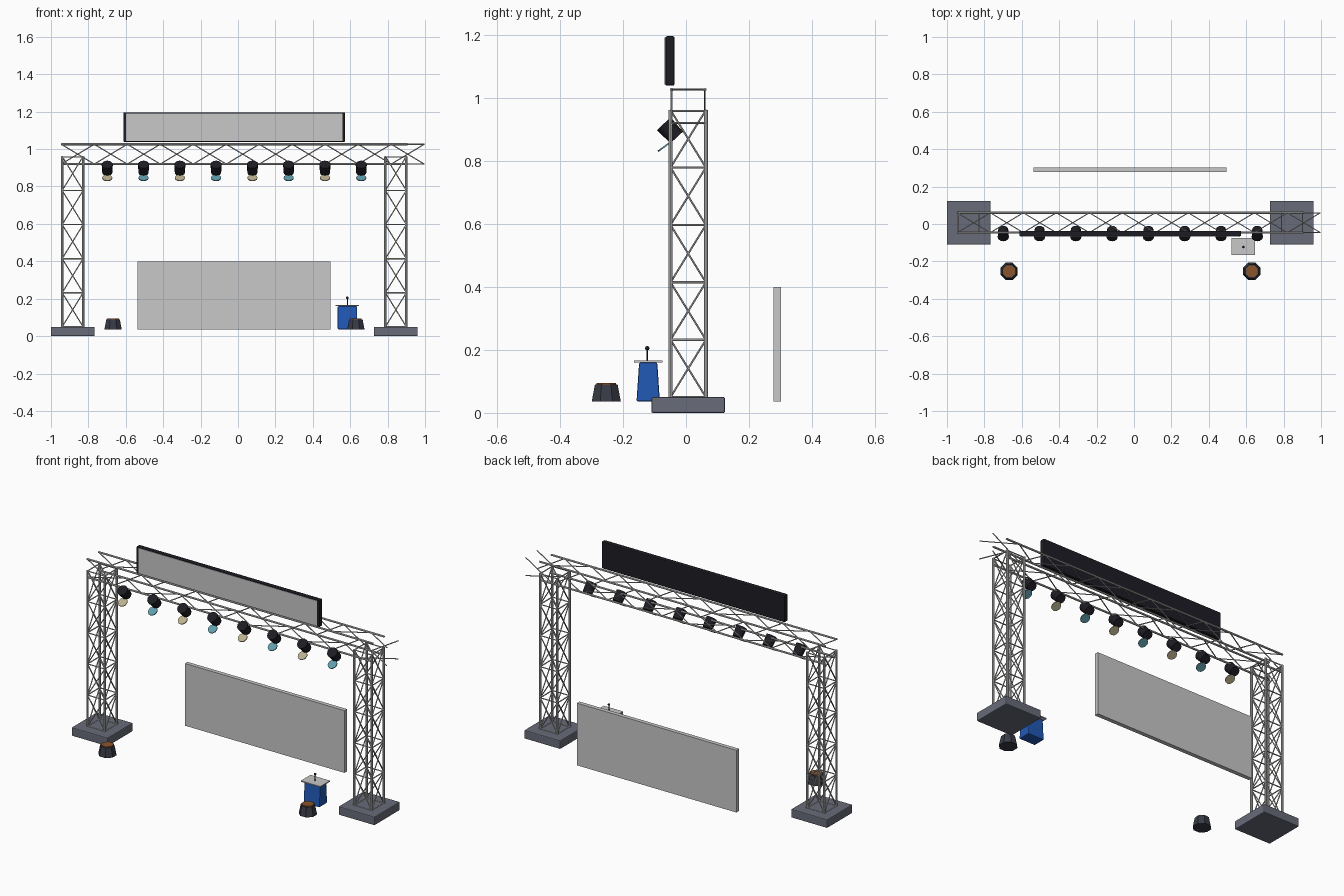
import bpy, bmesh, math
from mathutils import Vector, Matrix

cube = bpy.data.objects.get("Cube")
if cube:
    bpy.data.objects.remove(cube, do_unlink=True)


def material(name, r, g, b):
    m = bpy.data.materials.new(name)
    m.use_nodes = True
    m.diffuse_color = (r, g, b, 1)
    m.node_tree.nodes["Principled BSDF"].inputs["Base Color"].default_value = (r, g, b, 1)
    return m


ALUMINIUM = material("aluminium", 0.56, 0.56, 0.55)
PANEL = material("panel_grey", 0.58, 0.58, 0.58)
STEEL = material("slate_steel", 0.14, 0.15, 0.19)
BLACK = material("housing_black", 0.012, 0.012, 0.018)
SLATE = material("dark_slate", 0.04, 0.043, 0.06)
BLUE = material("podium_blue", 0.015, 0.1, 0.47)
ORANGE = material("burnt_orange", 0.25, 0.09, 0.025)
CREAM = material("warm_lens", 0.5, 0.44, 0.28)
TEAL = material("cool_lens", 0.12, 0.34, 0.42)

CX, CY = -0.02, 0.007      # centre of the gantry
FLOOR = 0.036              # level on which the loose items stand


def finish(name, bm, mat, bevel=0, smooth=False):
    mesh = bpy.data.meshes.new(name)
    bm.to_mesh(mesh)
    bm.free()
    ob = bpy.data.objects.new(name, mesh)
    bpy.context.scene.collection.objects.link(ob)
    mesh.materials.append(mat)
    if bevel:
        mod = ob.modifiers.new("soft_edges", "BEVEL")
        mod.width, mod.segments = bevel, 2
    if smooth:
        bpy.ops.object.select_all(action="DESELECT")
        ob.select_set(True)
        bpy.context.view_layer.objects.active = ob
        bpy.ops.object.shade_smooth_by_angle()
    return ob


def box(name, center, size, mat, bevel=0, taper=1):
    bm = bmesh.new()
    bmesh.ops.create_cube(bm, size=1)
    for v in bm.verts:
        s = taper if v.co.z > 0 else 1
        v.co = Vector((v.co.x * size[0], v.co.y * size[1] * s, v.co.z * size[2])) + Vector(center)
    return finish(name, bm, mat, bevel)


def add_rod(bm, a, b, r, sides=6):
    a, b = Vector(a), Vector(b)
    d = b - a
    place = Matrix.Translation((a + b) / 2) @ d.to_track_quat("Z", "Y").to_matrix().to_4x4()
    bmesh.ops.create_cone(bm, cap_ends=True, segments=sides, radius1=r, radius2=r,
                          depth=d.length, matrix=place)


def drum(name, center, r1, r2, depth, mat, sides, tilt=0, spin=0, smooth=False):
    bm = bmesh.new()
    place = Matrix.Translation(center) @ Matrix.Rotation(tilt, 4, "X") @ Matrix.Rotation(spin, 4, "Z")
    bmesh.ops.create_cone(bm, cap_ends=True, segments=sides, radius1=r1, radius2=r2,
                          depth=depth, matrix=place)
    return finish(name, bm, mat, smooth=smooth)


# Towers: four posts, square rings and crossed braces on a base plate
def tower(side, x):
    base_top, top, half, bays = 0.05, 0.961, 0.056, 5
    box(side + "_base_plate", (x, CY, base_top / 2), (0.234, 0.234, base_top), STEEL, 0.005)
    corners = [(x + sx * half, CY + sy * half) for sx, sy in ((-1, -1), (1, -1), (1, 1), (-1, 1))]
    posts, braces = bmesh.new(), bmesh.new()
    step = (top - base_top) / bays
    for k, p in enumerate(corners):
        q = corners[(k + 1) % 4]
        add_rod(posts, (*p, base_top), (*p, top), 0.0065, 8)
        for i in range(bays + 1):
            z = base_top + i * step - (0.003 if i == bays else 0)
            add_rod(braces, (*p, z), (*q, z), 0.0035)
            if i < bays:
                add_rod(braces, (*p, z), (*q, z + step), 0.003)
                add_rod(braces, (*q, z), (*p, z + step), 0.003)
    finish(side + "_tower_posts", posts, ALUMINIUM, smooth=True)
    finish(side + "_tower_braces", braces, ALUMINIUM)


tower("right", CX - 0.864)
tower("left", CX + 0.864)

# Overhead truss: four chords and zigzag webs that overrun the left end
chords, webs = bmesh.new(), bmesh.new()
x0, x1, x_end, half, zc, bays = CX - 0.925, CX + 0.925, 0.996, 0.053, 0.973, 11
ring = [(CY - half, zc + half), (CY - half, zc - half), (CY + half, zc - half), (CY + half, zc + half)]
step = (x_end - x0) / bays
for k, p in enumerate(ring):
    q = ring[(k + 1) % 4]
    add_rod(chords, (x0, *p), (x1, *p), 0.0055, 8)
    for i in range(bays):
        a, b = (p, q) if i % 2 == 0 else (q, p)
        add_rod(webs, (x0 + i * step, *a), (x0 + (i + 1) * step, *b), 0.003)
finish("truss_chords", chords, ALUMINIUM, smooth=True)
finish("truss_webs", webs, ALUMINIUM)

# Row of tilted spotlights with alternating lenses
tilt = math.radians(43)
for i in range(8):
    x = CX + (i - 3.5) * 0.194
    drum(f"spotlight_can_{i + 1}", (x, -0.05, 0.896), 0.027, 0.03, 0.06, BLACK, 12, tilt, smooth=True)
    drum(f"spotlight_lens_{i + 1}", (x, -0.067, 0.846), 0.027, 0.027, 0.005,
         TEAL if i % 2 else CREAM, 12, math.radians(36), smooth=True)

# Header sign above the truss
box("sign_housing", (CX, -0.051, 1.117), (1.186, 0.029, 0.157), BLACK, 0.005)
box("sign_panel", (CX, -0.066, 1.117), (1.156, 0.004, 0.148), PANEL)

# Rear screen
box("rear_screen", (CX - 0.001, 0.289, 0.218), (1.032, 0.024, 0.364), PANEL)

# Podium with table top and microphone
px, py = 0.585, -0.12
box("podium_body", (px, py, 0.098), (0.104, 0.074, 0.124), BLUE, 0.005, taper=0.78)
box("podium_top", (px, py, 0.163), (0.126, 0.09, 0.006), PANEL)
drum("microphone_stem", (px, py - 0.003, 0.183), 0.003, 0.003, 0.036, BLACK, 8)
bm = bmesh.new()
bmesh.ops.create_uvsphere(bm, u_segments=12, v_segments=8, radius=0.007,
                          matrix=Matrix.Translation((px, py - 0.003, 0.205)))
finish("microphone_head", bm, BLACK, smooth=True)

# Fire pots in front of the towers
for side, x in (("right", -0.668), ("left", 0.63)):
    drum(side + "_fire_pot", (x, -0.253, FLOOR + 0.027), 0.05, 0.039, 0.054, SLATE, 8, spin=math.pi / 8)
    drum(side + "_fire_pot_core", (x, -0.253, FLOOR + 0.054), 0.034, 0.034, 0.01, ORANGE, 8, spin=math.pi / 8)
